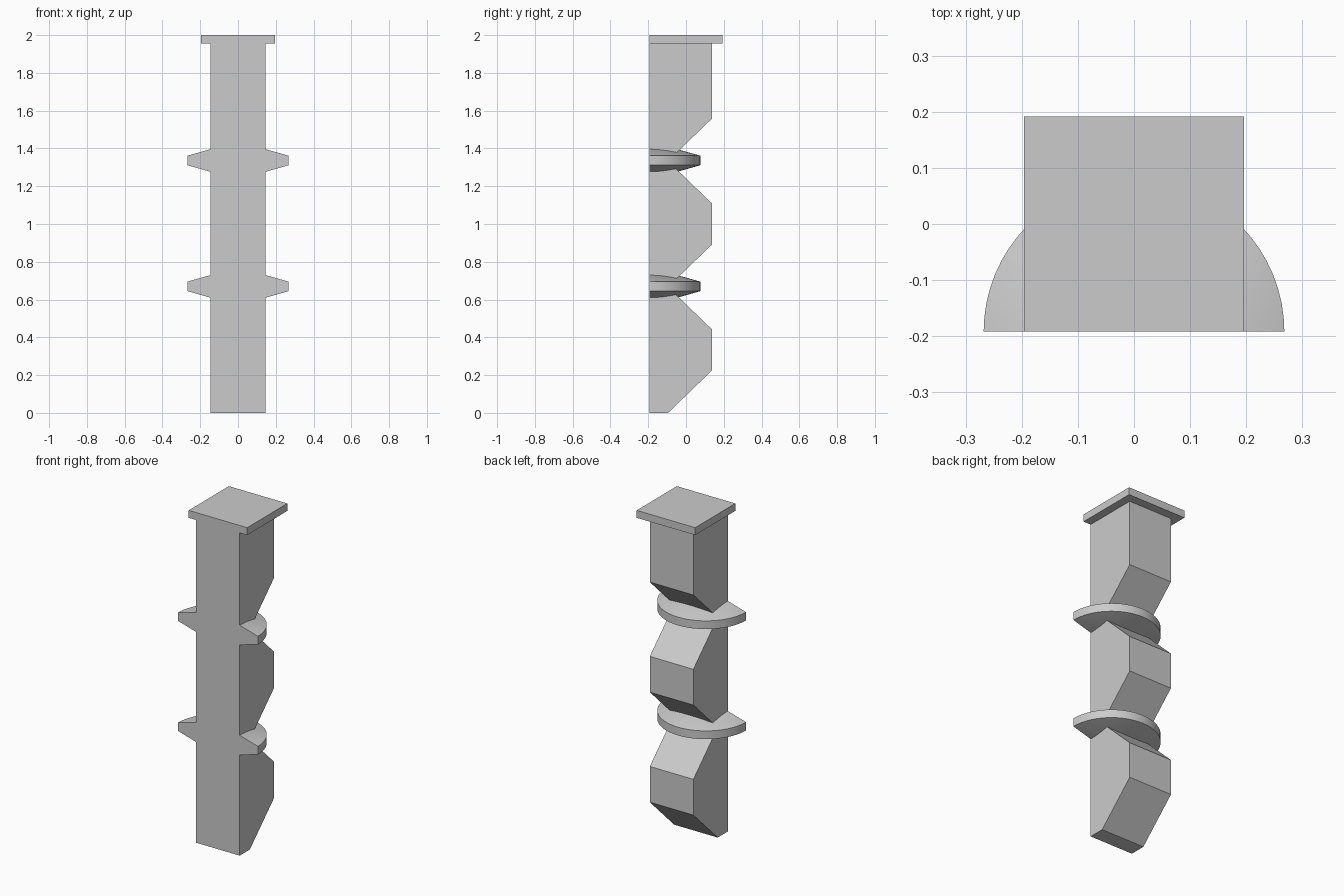
import bpy
import bmesh
import math

if "Cube" in bpy.data.objects:
    bpy.data.objects.remove(bpy.data.objects["Cube"], do_unlink=True)

grey = bpy.data.materials.new("plain grey")
grey.use_nodes = True
colour = (0.6, 0.6, 0.6, 1)
grey.diffuse_color = colour
grey.node_tree.nodes["Principled BSDF"].inputs["Base Color"].default_value = colour

FRONT = -0.192            # flat front plane shared by all parts
PITCH = 2 / 3             # spacing of the notches and collars


def finish(bm, name):
    bmesh.ops.recalc_face_normals(bm, faces=bm.faces)
    mesh = bpy.data.meshes.new(name)
    bm.to_mesh(mesh)
    bm.free()
    mesh.materials.append(grey)
    obj = bpy.data.objects.new(name, mesh)
    bpy.context.collection.objects.link(obj)
    return obj


def extrude_x(name, profile, half_width):
    """Extrude a (y, z) outline symmetrically across x."""
    bm = bmesh.new()
    face = bm.faces.new([bm.verts.new((-half_width, y, z)) for y, z in profile])
    moved = bmesh.ops.extrude_face_region(bm, geom=[face])["geom"]
    verts = [v for v in moved if isinstance(v, bmesh.types.BMVert)]
    bmesh.ops.translate(bm, verts=verts, vec=(2 * half_width, 0, 0))
    return finish(bm, name)


def half_collar(name, z):
    """Half disc with a tapered top and underside, flat on the front plane."""
    radius, rim, apex = 0.268, 0.025, 0.101
    bm = bmesh.new()
    outline = [(0, z - apex), (radius, z - rim), (radius, z + rim), (0, z + apex)]
    verts = [bm.verts.new((r, FRONT, h)) for r, h in outline]
    edges = [bm.edges.new(pair) for pair in zip(verts, verts[1:])]
    bmesh.ops.spin(bm, geom=verts + edges, cent=(0, FRONT, 0), axis=(0, 0, 1),
                   angle=math.pi, steps=32)
    bmesh.ops.remove_doubles(bm, verts=bm.verts, dist=0.0001)
    bmesh.ops.holes_fill(bm, edges=[e for e in bm.edges if e.is_boundary], sides=0)
    obj = finish(bm, name)
    bpy.ops.object.select_all(action="DESELECT")
    obj.select_set(True)
    bpy.context.view_layer.objects.active = obj
    bpy.ops.object.shade_smooth_by_angle(angle=math.radians(30))


# Column with V notches cut into its back
back, root, rise = 0.138, -0.095, 0.225
profile = [(FRONT, 0), (root, 0), (back, rise)]
for i in (1, 2):
    z = i * PITCH
    profile += [(back, z - rise), (root, z), (back, z + rise)]
profile += [(back, 1.955), (FRONT, 1.955)]
extrude_x("column", profile, 0.146)

# Square cap
extrude_x("top_cap", [(FRONT, 1.955), (-FRONT, 1.955), (-FRONT, 2), (FRONT, 2)], 0.196)

# Collars at the notches
half_collar("lower_collar", PITCH + 0.003)
half_collar("upper_collar", 2 * PITCH + 0.003)
